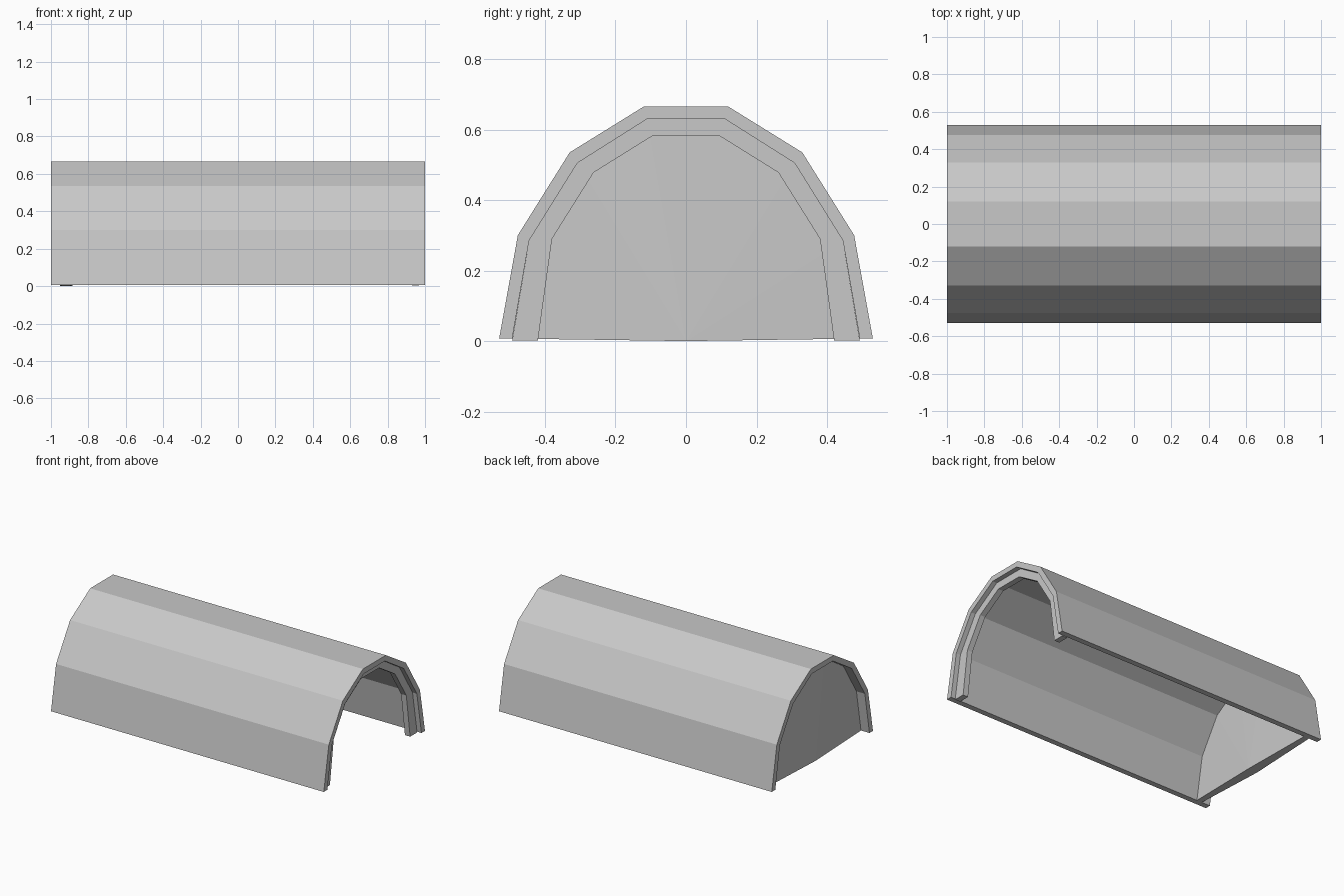
import bpy
import bmesh

cube = bpy.data.objects.get("Cube")
if cube:
    bpy.data.objects.remove(cube, do_unlink=True)

grey = bpy.data.materials.new("light grey")
grey.use_nodes = True
COLOUR = (0.58, 0.58, 0.58, 1)
grey.diffuse_color = COLOUR
grey.node_tree.nodes["Principled BSDF"].inputs["Base Color"].default_value = COLOUR

BASE = 0.007


def arch(half):
    """Mirror half an arch, given from foot to crown, into a full profile."""
    return half + [(-y, z) for y, z in reversed(half)]


OUTER = arch([(0.53, BASE), (0.477, 0.30), (0.33, 0.535), (0.12, 0.665)])
INNER = arch([(0.493, BASE), (0.445, 0.285), (0.308, 0.505), (0.11, 0.63)])
FRAME = arch([(0.42, 0.002), (0.38, 0.29), (0.262, 0.478), (0.095, 0.582)])


def finish(name, bm):
    bmesh.ops.recalc_face_normals(bm, faces=bm.faces)
    mesh = bpy.data.meshes.new(name)
    bm.to_mesh(mesh)
    bm.free()
    mesh.materials.append(grey)
    obj = bpy.data.objects.new(name, mesh)
    bpy.context.collection.objects.link(obj)
    return obj


def vault(name, outside, inside, x0, x1):
    """Extrude the band between two arches along x."""
    bm = bmesh.new()
    rings = [[bm.verts.new((x, y, z)) for y, z in prof]
             for x, prof in ((x0, outside), (x1, outside), (x1, inside), (x0, inside))]
    for a, b in zip(rings, rings[1:] + rings[:1]):
        for i in range(len(a) - 1):
            bm.faces.new((a[i], a[i + 1], b[i + 1], b[i]))
    for i in (0, -1):
        bm.faces.new([ring[i] for ring in rings])
    return finish(name, bm)


def end_panel(name, profile, x0, x1, bulge):
    """Solid panel whose faces fan out from a slightly raised foot centre."""
    bm = bmesh.new()
    sides = []
    for x, push in ((x0, -bulge), (x1, bulge)):
        rim = [bm.verts.new((x, y, z)) for y, z in profile]
        centre = bm.verts.new((x + push, 0, 0))
        for a, b in zip(rim, rim[1:]):
            bm.faces.new((a, b, centre))
        sides.append(rim + [centre])
    a, b = sides
    for i in range(len(a)):
        j = (i + 1) % len(a)
        bm.faces.new((a[i], a[j], b[j], b[i]))
    return finish(name, bm)


# Long faceted roof shell, open underneath
vault("roof_shell", OUTER, INNER, -1, 1)

# Recessed arch frame at the open end
frame_outer = [(y, min(z, 0.002) if z <= BASE else z) for y, z in INNER]
vault("doorway_frame", frame_outer, FRAME, 0.93, 0.968)

# Recessed wall closing the other end
end_panel("end_wall", INNER, -0.938, -0.90, 0.015)
